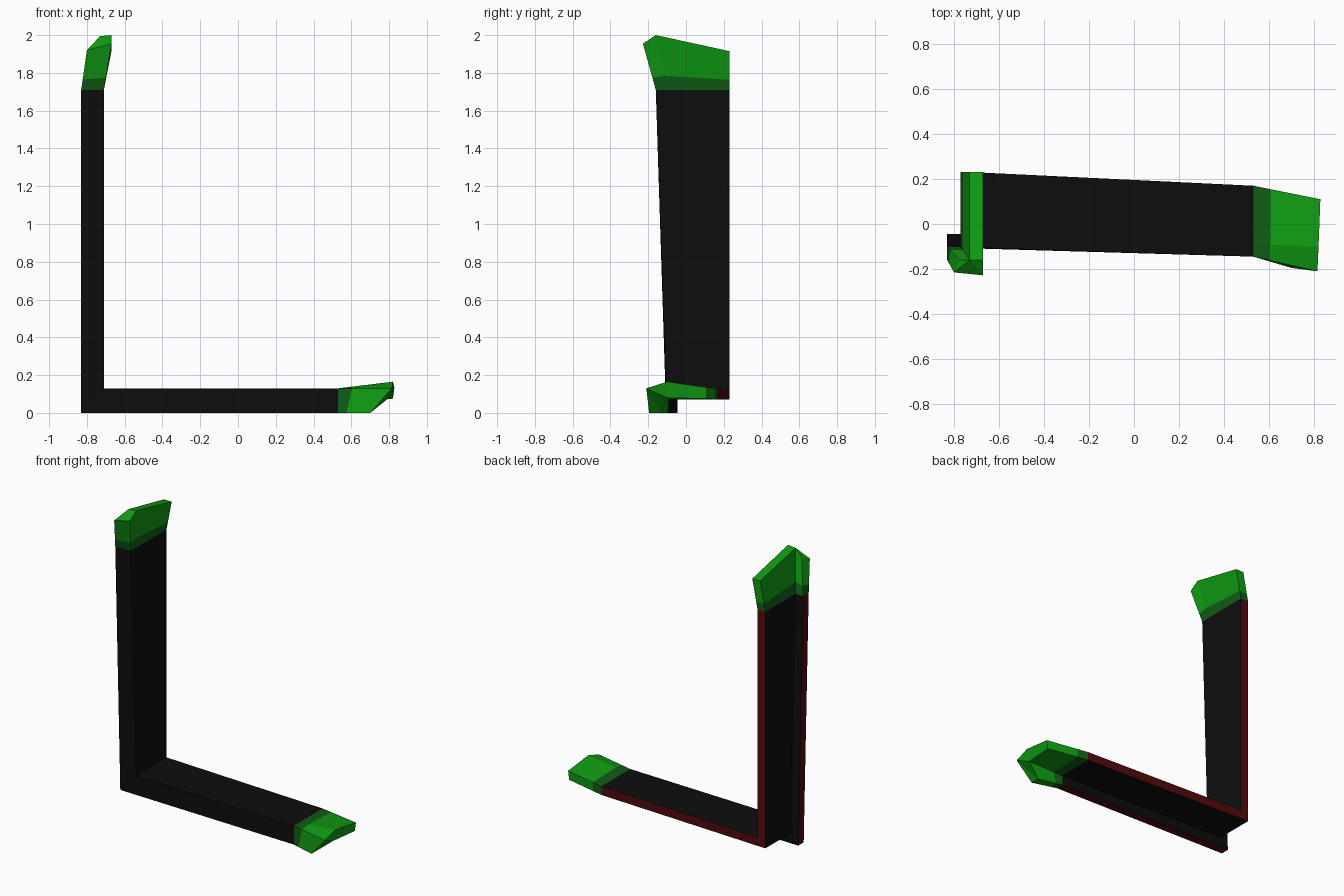
import bpy
import bmesh
from mathutils import Vector

cube = bpy.data.objects.get("Cube")
if cube:
    bpy.data.objects.remove(cube, do_unlink=True)


def material(name, rgb):
    m = bpy.data.materials.new(name)
    m.use_nodes = True
    m.diffuse_color = (*rgb, 1)
    m.node_tree.nodes["Principled BSDF"].inputs["Base Color"].default_value = (*rgb, 1)
    return m


BLACK = material("black", (0.004, 0.004, 0.004))
RED = material("dark red", (0.085, 0.003, 0.004))
GREEN = material("bright green", (0.005, 0.33, 0.006))
DARK_GREEN = material("dark green", (0.005, 0.11, 0.008))

# Angle-profile ring order: flange outer front, flange inner front, inner root,
# web back inner, web back outer, outer root, flange outer back
EDGE_FACES = (3, 6)
CAPS = ((0, 1, 2, 5, 6), (2, 3, 4, 5))


def profile(front, root, back, place):
    """Place an angle section; depth 0 is the outer side, 2 the inner side."""
    depths = (0, 2, 2, 2, 1, 1, 0)
    ys = (front, front, root, back, back, root, root)
    return [Vector(place(d, y)) for d, y in zip(depths, ys)]


def blend(a, b, t):
    return [p.lerp(q, t) for p, q in zip(a, b)]


def loft(name, start, end, mats, edge_slot=0, cap=False):
    bm = bmesh.new()
    r0 = [bm.verts.new(p) for p in start]
    r1 = [bm.verts.new(p) for p in end]
    n = len(r0)
    for i in range(n):
        j = (i + 1) % n
        f = bm.faces.new((r0[i], r0[j], r1[j], r1[i]))
        f.material_index = edge_slot if i in EDGE_FACES else 0
    if cap:
        for ids in CAPS:
            bm.faces.new([r1[i] for i in ids])
        bmesh.ops.triangulate(bm, faces=[f for f in bm.faces if len(f.verts) > 4])
    bmesh.ops.recalc_face_normals(bm, faces=bm.faces)
    mesh = bpy.data.meshes.new(name)
    bm.to_mesh(mesh)
    bm.free()
    for m in mats:
        mesh.materials.append(m)
    bpy.context.collection.objects.link(bpy.data.objects.new(name, mesh))


XS = (-0.83, -0.77, -0.71)
ZS = (0, 0.07, 0.13)

# Mitred corner and the outer ends of both arms
corner = profile(-0.105, -0.045, 0.23, lambda d, y: (XS[d], y, ZS[d]))
upper_end = profile(-0.16, -0.10, 0.23, lambda d, y: (XS[d], y, 1.71))
side_end = profile(-0.145, -0.09, 0.17, lambda d, y: (0.53, y, ZS[d]))

# Faceted tips
upper_tip = [Vector(p) for p in (
    (-0.80, -0.215, 1.92), (-0.67, -0.228, 1.955), (-0.67, -0.16, 2.0),
    (-0.67, 0.23, 1.915), (-0.73, 0.23, 1.915), (-0.73, -0.16, 1.995),
    (-0.775, -0.16, 1.945))]
side_tip = [Vector(p) for p in (
    (0.70, -0.195, 0), (0.815, -0.21, 0.13), (0.82, -0.10, 0.165),
    (0.828, 0.11, 0.135), (0.82, 0.11, 0.075), (0.80, -0.10, 0.08),
    (0.70, -0.13, 0))]

for label, end, tip in (("upright", upper_end, upper_tip),
                        ("horizontal", side_end, side_tip)):
    band = blend(end, tip, 0.26)
    loft(label + "_arm", corner, end, (BLACK, RED), edge_slot=1)
    loft(label + "_band", end, band, (DARK_GREEN,))
    loft(label + "_tip", band, tip, (GREEN,), cap=True)
